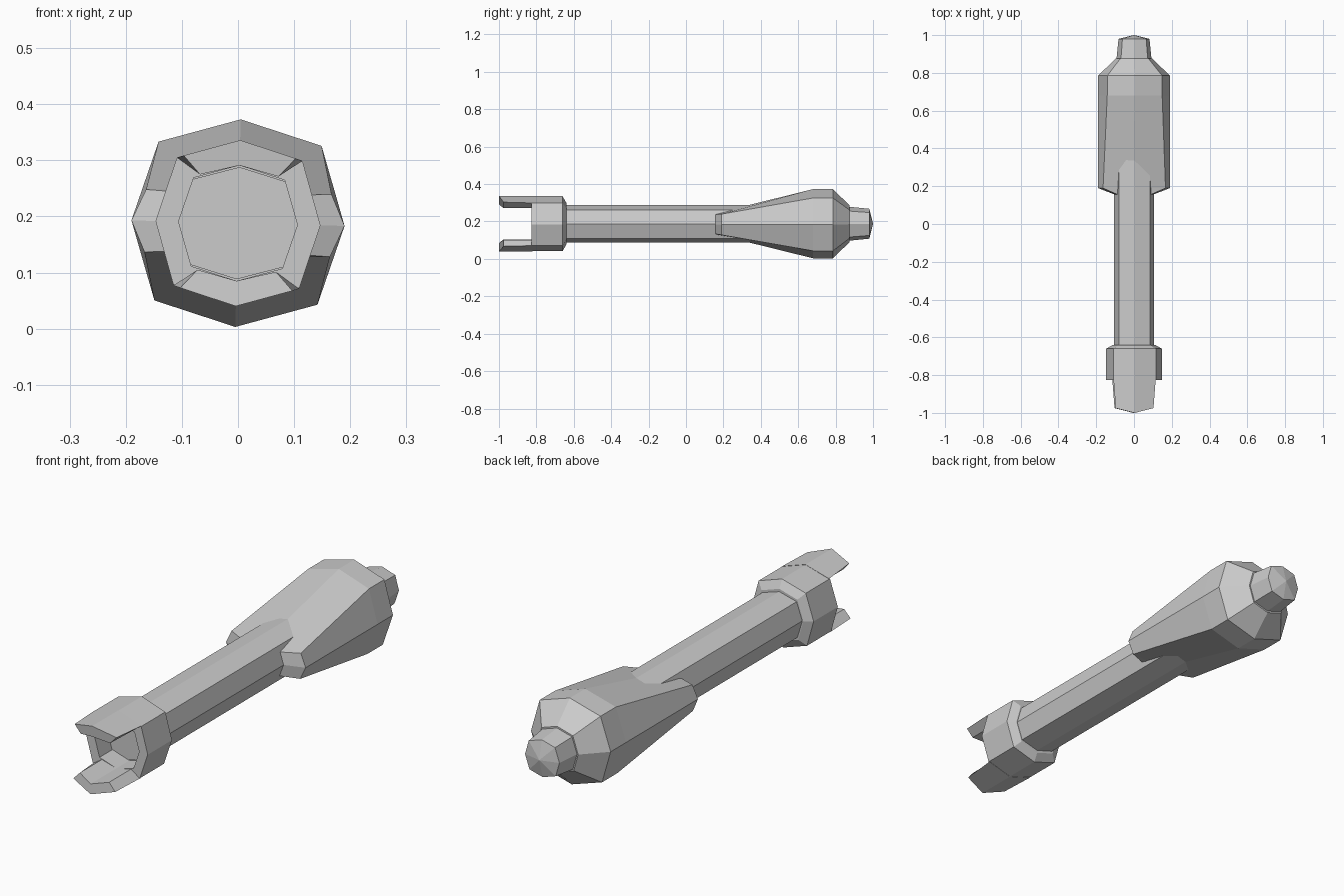
import bpy, bmesh, math
from mathutils import Matrix

if "Cube" in bpy.data.objects:
    bpy.data.objects.remove(bpy.data.objects["Cube"])

CZ = 0.188
TILT = Matrix.Translation((0, 0, CZ)) @ Matrix.Rotation(math.radians(1.5), 4, 'Y')


def loft(name, rings, turn=0):
    """Skin a list of equal-length point rings and cap both ends."""
    bm = bmesh.new()
    vs = [[bm.verts.new(p) for p in r] for r in rings]
    n = len(vs[0])
    for a, b in zip(vs, vs[1:]):
        for i in range(n):
            j = (i + 1) % n
            bm.faces.new((a[i], a[j], b[j], b[i]))
    bm.faces.new(vs[0])
    bm.faces.new(vs[-1])
    bmesh.ops.remove_doubles(bm, verts=bm.verts, dist=1e-4)
    bmesh.ops.transform(bm, matrix=TILT @ Matrix.Rotation(turn, 4, 'Y'), verts=bm.verts)
    bmesh.ops.recalc_face_normals(bm, faces=bm.faces)
    me = bpy.data.meshes.new(name)
    bm.to_mesh(me)
    bm.free()
    ob = bpy.data.objects.new(name, me)
    bpy.context.collection.objects.link(ob)
    return ob


def octagon(y, rx, rz, d=0.765):
    """Octagon across the long axis; d places the diagonal corners."""
    unit = [(1, 0), (d, d), (0, 1), (-d, d), (-1, 0), (-d, -d), (0, -1), (d, -d)]
    return [(rx * x, y, rz * z) for x, z in unit]


# shaft
loft("shaft", [octagon(-0.74, 0.107, 0.1), octagon(0.45, 0.107, 0.1)])

# flared head, flattened at its front end so it emerges as side fins
loft("head", [octagon(0.155, 0.1, 0.06, 0.86),
              octagon(0.19, 0.19, 0.064, 0.87),
              octagon(0.68, 0.19, 0.185),
              octagon(0.785, 0.19, 0.185),
              octagon(0.875, 0.098, 0.098)])

# nose with a shallow pointed end
loft("nose", [octagon(0.86, 0.094, 0.092), octagon(0.98, 0.082, 0.08),
              octagon(1.0, 0.001, 0.001)])

# hollow collar
loft("collar", [octagon(-0.64, 0.112, 0.112), octagon(-0.66, 0.147, 0.147),
                octagon(-0.825, 0.147, 0.147), octagon(-0.825, 0.106, 0.103),
                octagon(-0.735, 0.106, 0.103)])


# pair of tapered prongs
def prong_section(y_mid, y_side, x_out, z_out, x_in, z_in):
    return [(-x_out, y_side, z_out), (0, y_mid, 0.148), (x_out, y_side, z_out),
            (x_in, y_side, z_in), (0, y_mid, 0.103), (-x_in, y_side, z_in)]


for label, turn in (("top_prong", 0), ("bottom_prong", math.pi)):
    loft(label, [prong_section(-0.82, -0.82, 0.112, 0.114, 0.07, 0.085),
                 prong_section(-1.0, -0.975, 0.1, 0.118, 0.07, 0.085)], turn)
